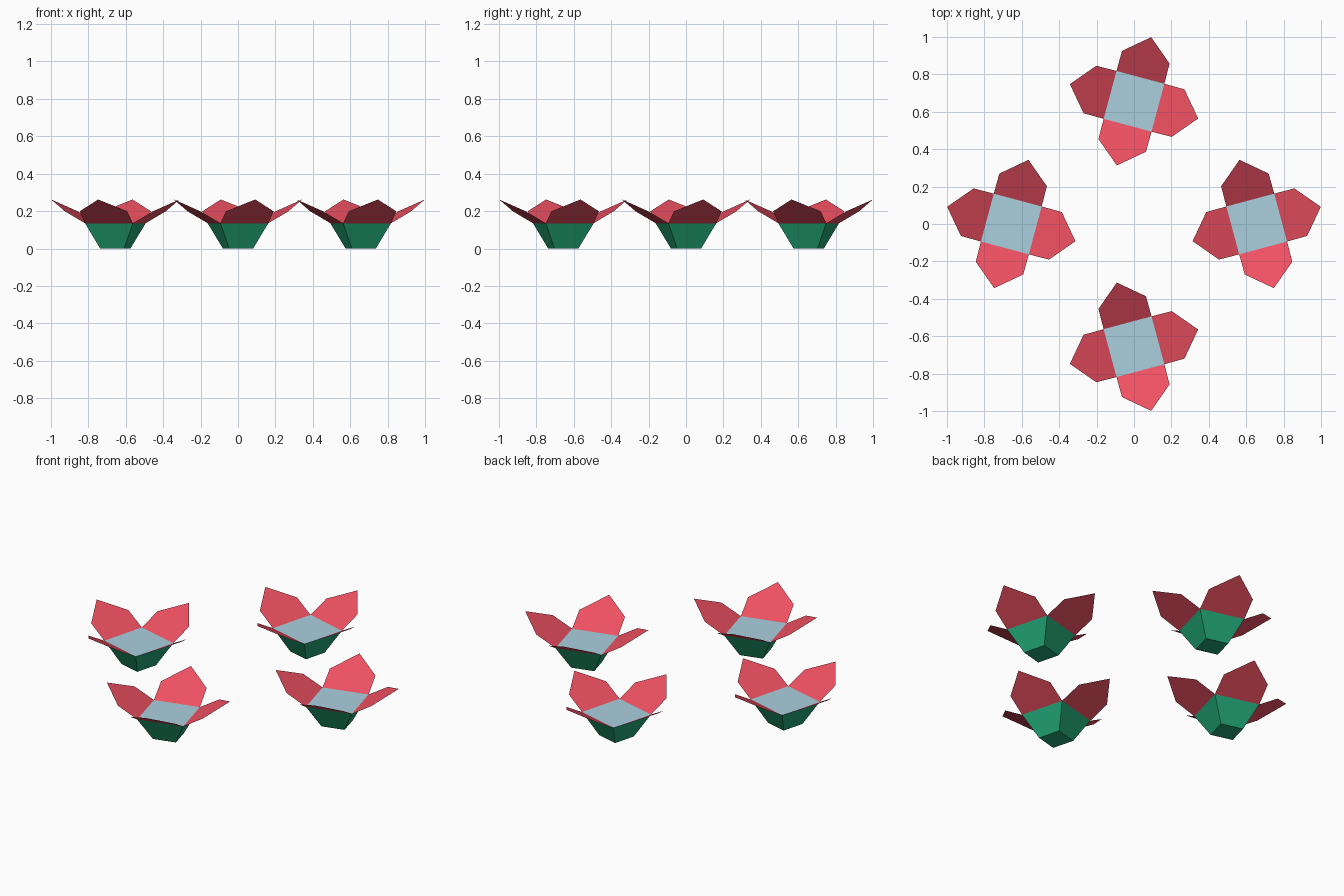
import bpy
from math import sin, cos, radians, pi, sqrt

if "Cube" in bpy.data.objects:
    bpy.data.objects.remove(bpy.data.objects["Cube"])

HALF = 0.1325      # half side of the square rim
RIM_Z = 0.135
RING = 0.656       # distance of each flower from the centre


def material(name, rgb):
    m = bpy.data.materials.new(name)
    m.diffuse_color = (*rgb, 1)
    m.use_nodes = True
    m.node_tree.nodes["Principled BSDF"].inputs["Base Color"].default_value = m.diffuse_color
    return m


RED = material("petal_red", (0.86, 0.08, 0.12))
GREEN = material("cup_green", (0.016, 0.37, 0.18))
BLUE = material("pale_blue", (0.40, 0.63, 0.74))


def make(name, verts, faces, mat, loc):
    me = bpy.data.meshes.new(name)
    me.from_pydata(verts, [], faces)
    me.materials.append(mat)
    ob = bpy.data.objects.new(name, me)
    ob.location = loc
    bpy.context.collection.objects.link(ob)
    return ob


def square(half, z, turn):
    r = half * sqrt(2)
    return [(r * cos(turn + pi / 4 + k * pi / 2), r * sin(turn + pi / 4 + k * pi / 2), z)
            for k in range(4)]


# Petal outline: (distance outwards, sideways, height)
PETAL = [(HALF, -HALF, RIM_Z), (0.244, -0.1315, 0.199), (0.355, 0, 0.262),
         (0.244, 0.1315, 0.199), (HALF, HALF, RIM_Z)]


def flower(name, loc, turn):
    # Tapered green cup, open at the rim
    make(name + "_cup", square(HALF / 2, 0, turn) + square(HALF, RIM_Z, turn),
         [(3, 2, 1, 0)] + [(k, (k + 1) % 4, (k + 1) % 4 + 4, k + 4) for k in range(4)],
         GREEN, loc)
    # Flat blue centre
    make(name + "_centre", square(HALF, RIM_Z, turn), [(0, 1, 2, 3)], BLUE, loc)
    # Four raised petals
    verts, faces = [], []
    for k in range(4):
        a = turn + k * pi / 2
        verts += [(d * cos(a) - s * sin(a), d * sin(a) + s * cos(a), z) for d, s, z in PETAL]
        faces.append(tuple(range(5 * k, 5 * k + 5)))
    make(name + "_petals", verts, faces, RED, loc)


# Ring of four flowers, turned in mirrored pairs
flower("left_flower", (-RING, 0, 0), radians(75))
flower("back_flower", (0, RING, 0), radians(75))
flower("right_flower", (RING, 0, 0), radians(15))
flower("front_flower", (0, -RING, 0), radians(15))
